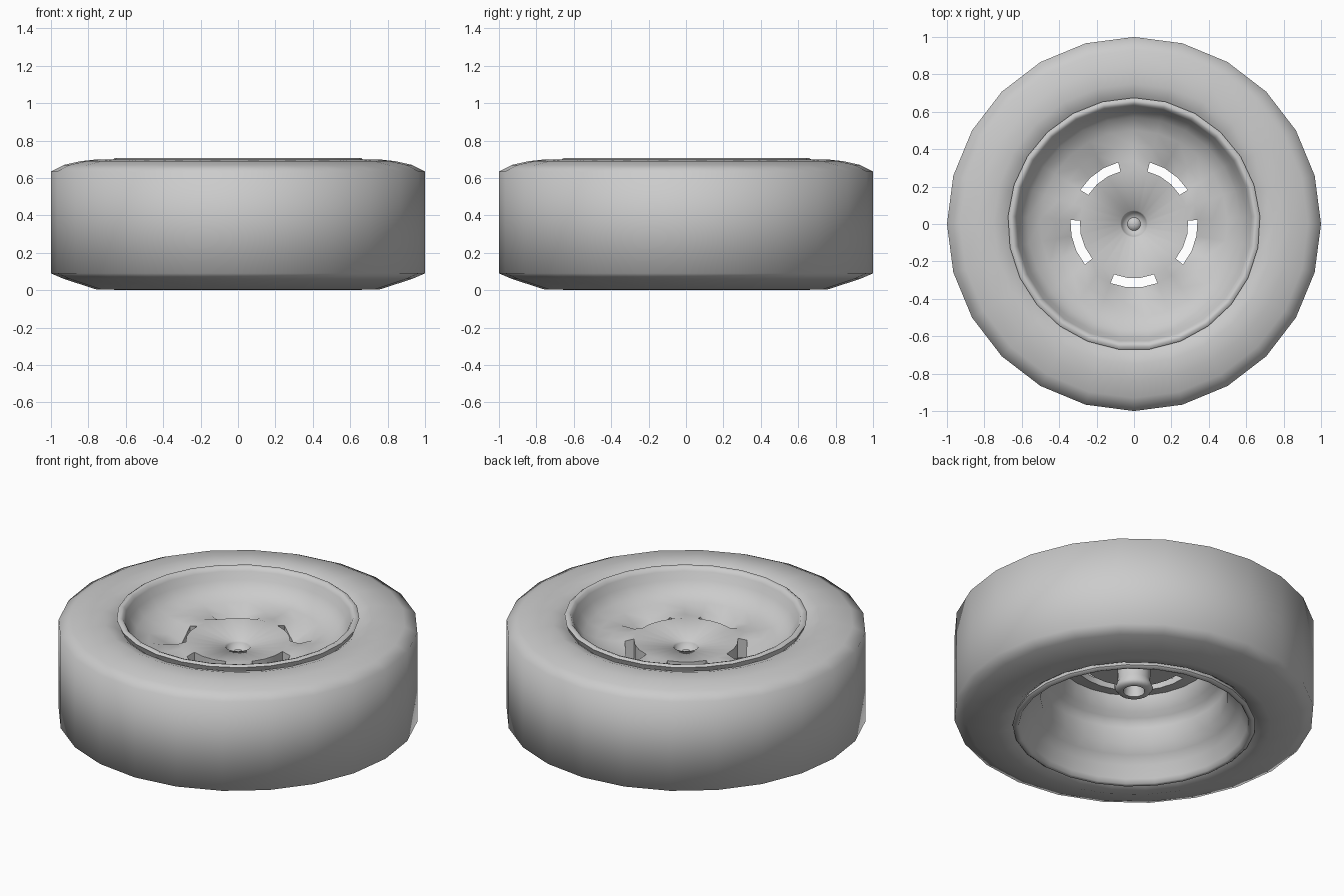
import bpy, bmesh
from math import radians, cos, sin

if "Cube" in bpy.data.objects:
    bpy.data.objects.remove(bpy.data.objects["Cube"])


def finish(bm, name, angle):
    bmesh.ops.recalc_face_normals(bm, faces=bm.faces)
    mesh = bpy.data.meshes.new(name)
    bm.to_mesh(mesh)
    bm.free()
    ob = bpy.data.objects.new(name, mesh)
    bpy.context.collection.objects.link(ob)
    bpy.ops.object.select_all(action='DESELECT')
    bpy.context.view_layer.objects.active = ob
    ob.select_set(True)
    bpy.ops.object.shade_smooth_by_angle(angle=radians(angle))
    return ob


def revolve(bm, profile, sides, start=0.0, shift=None, skip=None):
    """Spin (r, z) points about z; shift offsets heights, skip leaves faces out."""
    rings = []
    for k, (r, z) in enumerate(profile):
        ring = []
        for i in range(sides):
            a = radians(start + 360 * i / sides)
            dz = shift(k, i) if shift else 0
            ring.append(bm.verts.new((r * cos(a), r * sin(a), z + dz)))
        rings.append(ring)
    for k in range(len(rings) - 1):
        for i in range(sides):
            if skip and skip(k, i):
                continue
            j = (i + 1) % sides
            bm.faces.new((rings[k][i], rings[k][j], rings[k + 1][j], rings[k + 1][i]))
    return rings


# Tyre: 24-sided carcass with beads tucked behind the rim lips
bm = bmesh.new()
revolve(bm, [(0.655, 0.655), (0.69, 0.68), (0.75, 0.70), (0.84, 0.69), (0.93, 0.67),
             (1.0, 0.635), (1.0, 0.09), (0.93, 0.06), (0.76, 0.005),
             (0.69, 0.02), (0.655, 0.045)], 24)
finish(bm, "tyre", 80)

# Wheel: 25-sided closed profile from the hub well, over the face, to the back
face = [(0.018, 0.485), (0.03, 0.475), (0.035, 0.47), (0.055, 0.475), (0.066, 0.505),
        (0.073, 0.515), (0.29, 0.55), (0.34, 0.548), (0.42, 0.543), (0.50, 0.55),
        (0.57, 0.58), (0.61, 0.635), (0.63, 0.68), (0.642, 0.70), (0.66, 0.706),
        (0.675, 0.695), (0.66, 0.66)]
back = [(0.65, 0.62), (0.60, 0.54), (0.57, 0.30), (0.63, 0.12), (0.66, 0.045),
        (0.675, 0.012), (0.66, 0.0), (0.642, 0.005), (0.63, 0.03), (0.60, 0.10),
        (0.57, 0.15), (0.52, 0.19), (0.515, 0.29), (0.49, 0.34), (0.455, 0.36),
        (0.43, 0.45), (0.34, 0.43), (0.29, 0.43), (0.095, 0.43), (0.09, 0.29),
        (0.105, 0.25), (0.09, 0.23), (0.06, 0.23), (0.05, 0.30)]
profile = face + back
hub_top, out_top = 6, 7
out_low, hub_low = len(face) + 16, len(face) + 17


def pocket(k, i):
    # dish sinks toward each vent, spokes stay level with the hub
    depth = (0, 0.012, 0.08, 0.08, 0.012)[i % 5]
    return -depth * {out_top: 1.0, 8: 0.45}.get(k, 0)


def vent(k, i):
    return k in (hub_top, out_low) and i % 5 in (1, 2, 3)


bm = bmesh.new()
rings = revolve(bm, profile, 25, 90, pocket, vent)
bm.faces.new(rings[0])
bm.faces.new(rings[-1])

# Vent walls: inner and outer arcs plus both ends of each vent
for i in range(25):
    if i % 5 in (1, 2, 3):
        for t, b in ((hub_top, hub_low), (out_top, out_low)):
            bm.faces.new((rings[t][i], rings[t][i + 1], rings[b][i + 1], rings[b][i]))
    if i % 5 in (1, 4):
        bm.faces.new((rings[hub_top][i], rings[out_top][i],
                      rings[out_low][i], rings[hub_low][i]))
finish(bm, "wheel_rim", 58)
